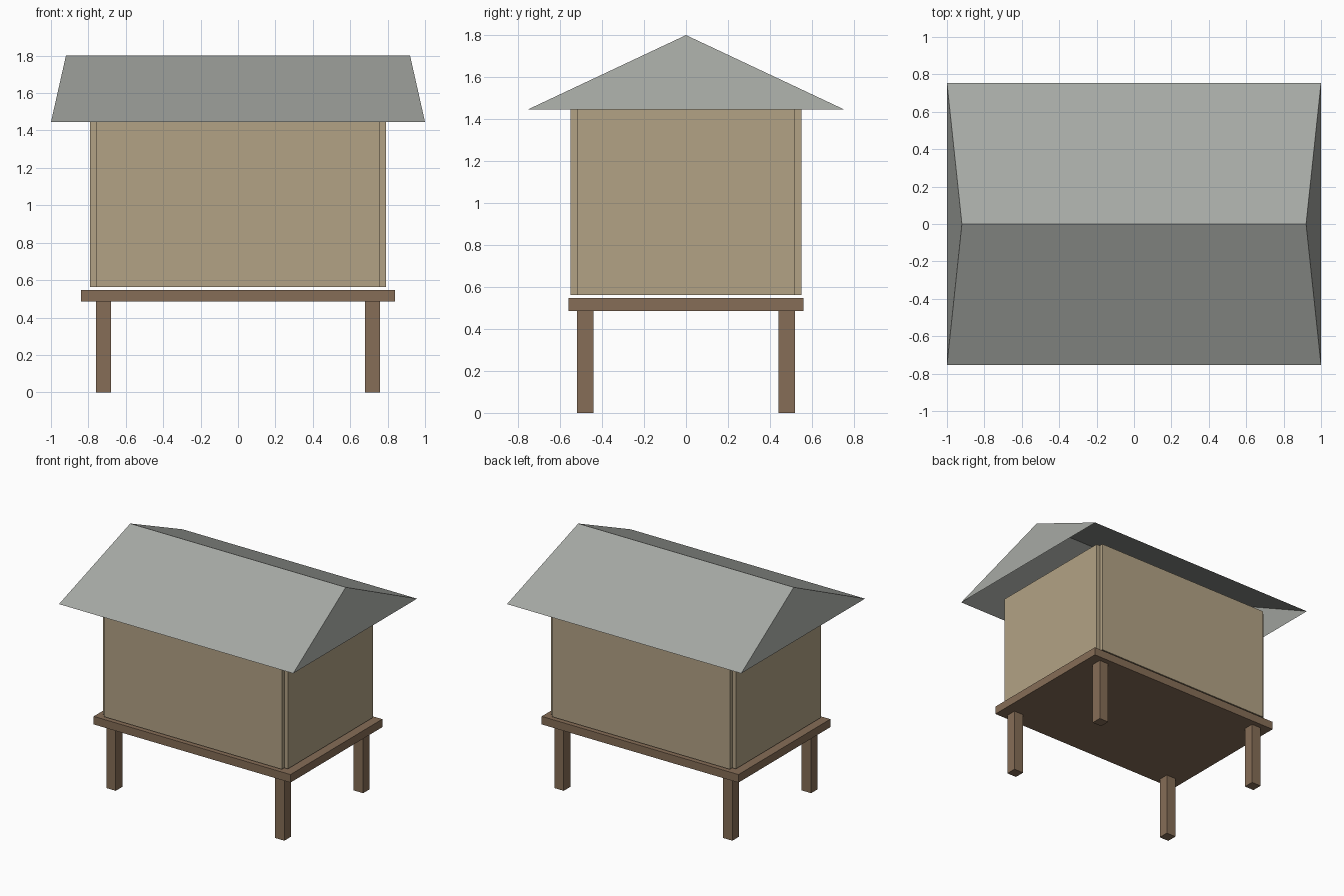
import bpy
import bmesh

cube = bpy.data.objects.get("Cube")
if cube:
    bpy.data.objects.remove(cube, do_unlink=True)


def material(name, color):
    mat = bpy.data.materials.new(name)
    mat.use_nodes = True
    mat.diffuse_color = (*color, 1)
    mat.node_tree.nodes["Principled BSDF"].inputs["Base Color"].default_value = (*color, 1)
    return mat


def add_object(name, bm, mat):
    mesh = bpy.data.meshes.new(name)
    bm.to_mesh(mesh)
    bm.free()
    mesh.materials.append(mat)
    obj = bpy.data.objects.new(name, mesh)
    bpy.context.collection.objects.link(obj)
    return obj


def box(name, low, high, mat):
    bm = bmesh.new()
    bmesh.ops.create_cube(bm, size=1)
    for v in bm.verts:
        v.co = [a + (c + 0.5) * (b - a) for a, b, c in zip(low, high, v.co)]
    return add_object(name, bm, mat)


wood = material("brown wood", (0.24, 0.155, 0.095))
plaster = material("tan wall", (0.45, 0.365, 0.235))
slate = material("grey roof", (0.38, 0.395, 0.37))

LEG_TOP, DECK_TOP = 0.485, 0.547
WALL_BASE, EAVE, RIDGE = 0.562, 1.445, 1.80
INNER_X, OUTER_X = 0.76, 0.79
INNER_Y, OUTER_Y = 0.52, 0.55

# Four square legs under a flat deck
for x, side in ((-0.72, "right"), (0.72, "left")):
    for y, end in ((-0.48, "front"), (0.48, "back")):
        box(f"{end}_{side}_leg", (x - 0.04, y - 0.04, 0),
            (x + 0.04, y + 0.04, LEG_TOP), wood)
box("deck", (-0.84, -0.56, LEG_TOP), (0.84, 0.56, DECK_TOP), wood)

# Thin wall panels meeting at notched corners, raised just above the deck
for name, y in (("front_wall", -OUTER_Y), ("back_wall", INNER_Y)):
    box(name, (-INNER_X, y, WALL_BASE), (INNER_X, y + OUTER_Y - INNER_Y, EAVE), plaster)
for name, x in (("right_wall", -OUTER_X), ("left_wall", INNER_X)):
    box(name, (x, -INNER_Y, WALL_BASE), (x + OUTER_X - INNER_X, INNER_Y, EAVE), plaster)

# Roof shell, open underneath, with gable ends leaning inwards
bm = bmesh.new()
ends = []
for s in (-1, 1):
    ends.append([bm.verts.new(p) for p in
                 ((s, -0.755, EAVE), (s * 0.92, 0, RIDGE), (s, 0.755, EAVE))])
right, left = ends
bm.faces.new(right)
bm.faces.new(left)
for i in range(2):
    bm.faces.new((right[i], right[i + 1], left[i + 1], left[i]))
bmesh.ops.recalc_face_normals(bm, faces=bm.faces)
add_object("roof", bm, slate)
